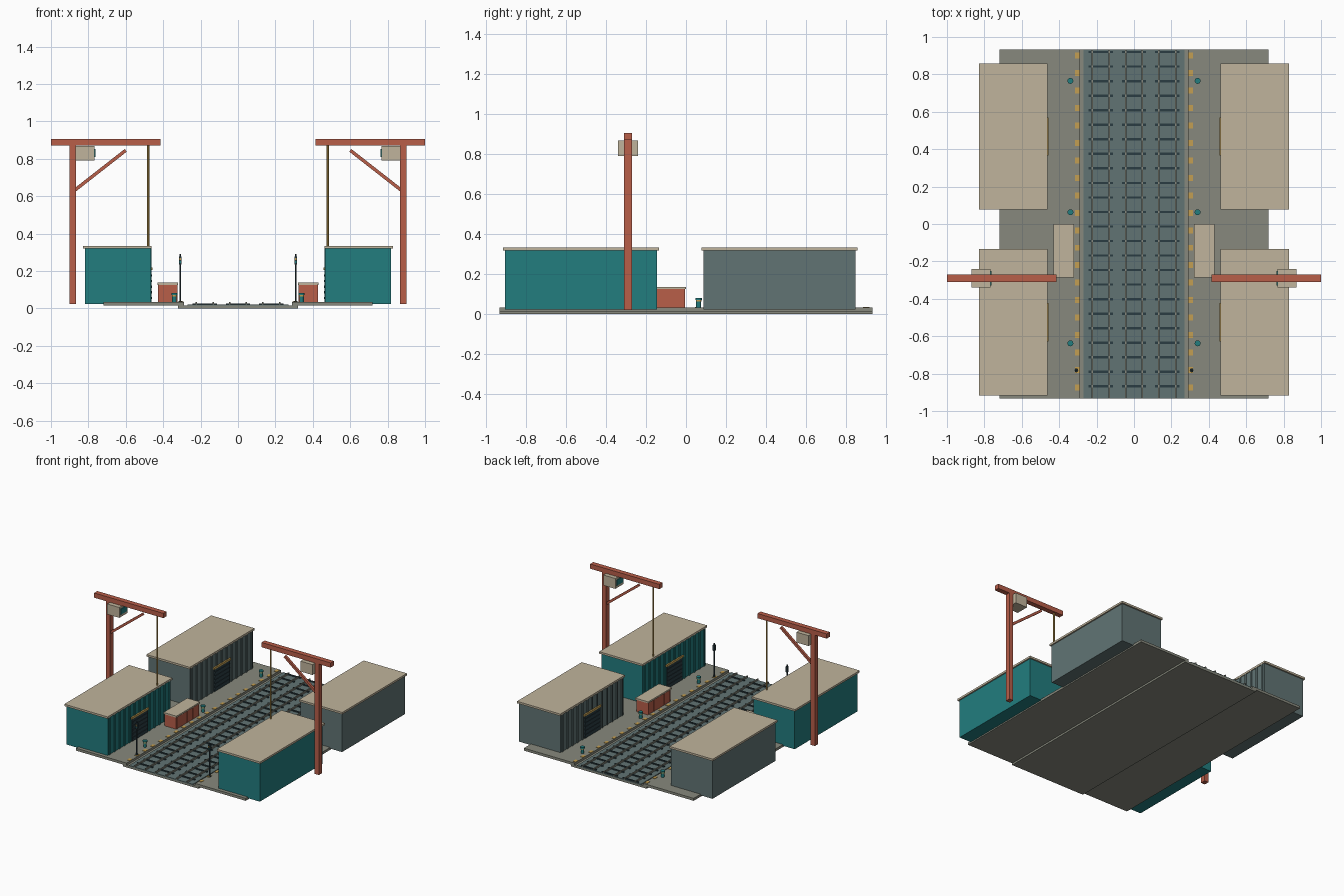
import bpy, bmesh, math
from mathutils import Matrix, Vector

if "Cube" in bpy.data.objects:
    bpy.data.objects.remove(bpy.data.objects["Cube"])


def material(name, hexcode):
    def lin(c):
        return c / 12.92 if c <= 0.04045 else ((c + 0.055) / 1.055) ** 2.4
    m = bpy.data.materials.new(name)
    rgb = [lin(int(hexcode[i:i + 2], 16) / 255) for i in (0, 2, 4)]
    m.diffuse_color = (*rgb, 1)
    m.use_nodes = True
    m.node_tree.nodes["Principled BSDF"].inputs["Base Color"].default_value = m.diffuse_color
    return m


STONE = material("quay stone", "87897D")
SLATE = material("slate grey", "617474")
TEAL = material("teal paint", "227D7F")
TAN = material("tan roof", "C0B49C")
RED = material("rust red", "B85E49")
YELLOW = material("ochre yellow", "C49F52")
DARK = material("dark iron", "2A3C42")


def box(bm, x0, x1, y0, y1, z0, z1):
    mat = Matrix.Translation(((x0 + x1) / 2, (y0 + y1) / 2, (z0 + z1) / 2)) \
        @ Matrix.Diagonal((abs(x1 - x0), y1 - y0, z1 - z0, 1))
    bmesh.ops.create_cube(bm, size=1, matrix=mat)


def rod(bm, x, y, z0, z1, r, sides=10):
    bmesh.ops.create_cone(bm, cap_ends=True, segments=sides, radius1=r, radius2=r,
                          depth=z1 - z0, matrix=Matrix.Translation((x, y, (z0 + z1) / 2)))


def finish(name, bm, mat, mirror=True):
    """Turn the bmesh into an object, mirrored across the tracks if wanted."""
    me = bpy.data.meshes.new(name)
    if mirror:
        geo = bmesh.ops.duplicate(bm, geom=bm.verts[:] + bm.edges[:] + bm.faces[:])["geom"]
        for v in geo:
            if isinstance(v, bmesh.types.BMVert):
                v.co.x = -v.co.x
        bmesh.ops.reverse_faces(bm, faces=[f for f in geo if isinstance(f, bmesh.types.BMFace)])
    bm.to_mesh(me)
    bm.free()
    me.materials.append(mat)
    ob = bpy.data.objects.new(name, me)
    bpy.context.collection.objects.link(ob)
    return ob


def boxes(name, mat, items, mirror=True):
    bm = bmesh.new()
    for b in items:
        box(bm, *b)
    return finish(name, bm, mat, mirror)


L = 0.932  # half length of the yard

# Ground: sunken base, ballast and raised quays
boxes("track_base", STONE, [(-0.32, 0.32, -L, L, 0, 0.016)], False)
boxes("ballast", SLATE, [(-0.27, 0.27, -L, L, 0.012, 0.021)], False)
boxes("quay", STONE, [(0.29, 0.718, -L, L, 0.014, 0.033)])
boxes("quay_edge_marks", YELLOW,
      [(0.291, 0.315, y - 0.016, y + 0.016, 0.03, 0.036)
       for y in [-0.875 + i * 0.0935 for i in range(20)]])

# Three railway tracks
TRACKS = (-0.177, 0, 0.177)
boxes("sleepers", DARK,
      [(c - 0.065, c + 0.065, y - 0.006, y + 0.006, 0.018, 0.027)
       for c in TRACKS for y in [-0.868 + i * 0.0777 for i in range(24)]], False)
boxes("rails", STONE,
      [(c + s * 0.045 - 0.004, c + s * 0.045 + 0.004, -L, L, 0.02, 0.033)
       for c in TRACKS for s in (-1, 1)], False)

# Warehouses: a painted pair in front, a grey pair behind
for label, yc, paint in (("front", -0.525, TEAL), ("back", 0.468, SLATE)):
    boxes(label + "_warehouse_walls", paint,
          [(0.468, 0.818, yc - 0.38, yc + 0.38, 0.024, 0.32)])
    boxes(label + "_warehouse_roof", TAN,
          [(0.462, 0.828, yc - 0.391, yc + 0.391, 0.319, 0.334)])
    # wall ribs on the track side, leaving the doorway free
    offsets = [-0.36 + i * 0.06 for i in range(13)]
    boxes(label + "_warehouse_ribs", paint,
          [(0.462, 0.47, yc + o - 0.007, yc + o + 0.007, 0.03, 0.319)
           for o in offsets if abs(o) > 0.11]
          + [(0.462, 0.47, yc + o - 0.007, yc + o + 0.007, 0.222, 0.319)
             for o in offsets if abs(o) <= 0.11])
    boxes(label + "_warehouse_door", DARK,
          [(0.462, 0.47, yc - 0.095, yc + 0.095, 0.033, 0.205)]
          + [(0.459, 0.464, yc - 0.09, yc + 0.09, z, z + 0.012)
             for z in [0.05 + i * 0.03 for i in range(5)]])
    boxes(label + "_door_header", YELLOW,
          [(0.457, 0.47, yc - 0.102, yc + 0.102, 0.205, 0.218)])

# Gantry cranes
CY = -0.29
boxes("crane_post", RED, [(0.865, 0.9, CY - 0.019, CY + 0.019, 0.022, 0.875)])
boxes("crane_beam", RED, [(0.415, 1.0, CY - 0.019, CY + 0.019, 0.87, 0.906)])
bm = bmesh.new()
a, b = Vector((0.875, CY, 0.63)), Vector((0.6, CY, 0.845))
d = b - a
bmesh.ops.create_cube(bm, size=1, matrix=Matrix.Translation((a + b) / 2)
                      @ Matrix.Rotation(-math.atan2(d.z, d.x), 4, 'Y')
                      @ Matrix.Diagonal((d.length, 0.018, 0.018, 1)))
finish("crane_brace", bm, RED)
boxes("crane_cab", TAN, [(0.766, 0.868, CY - 0.05, CY + 0.05, 0.79, 0.869)])
boxes("crane_cab_window", TEAL, [(0.761, 0.768, CY - 0.038, CY + 0.038, 0.81, 0.853)])
bm = bmesh.new()
rod(bm, 0.48, CY, 0.3, 0.872, 0.0065, 8)
finish("crane_cable", bm, YELLOW)

# Freight containers on the quays
boxes("container_body", RED, [(0.327, 0.423, -0.28, -0.006, 0.032, 0.126)])
boxes("container_ribs", RED,
      [(0.323, 0.427, y - 0.005, y + 0.005, 0.034, 0.126)
       for y in [-0.272 + i * 0.0645 for i in range(5)]])
boxes("container_lid", TAN, [(0.32, 0.43, -0.287, 0.0, 0.125, 0.137)])

# Mooring bollards
parts = (("bollard_post", TEAL, 0.032, 0.07, 0.012),
         ("bollard_band", YELLOW, 0.064, 0.071, 0.0135),
         ("bollard_cap", TEAL, 0.071, 0.082, 0.016))
for name, mat, z0, z1, r in parts:
    bm = bmesh.new()
    for y in (-0.638, 0.063, 0.765):
        rod(bm, 0.34, y, z0, z1, r, 12)
    finish(name, bm, mat)

# Signal masts
bm = bmesh.new()
rod(bm, 0.308, -0.782, 0.03, 0.29, 0.0045, 8)
rod(bm, 0.308, -0.782, 0.033, 0.04, 0.01, 8)
box(bm, 0.301, 0.315, -0.791, -0.773, 0.235, 0.278)
finish("signal_mast", bm, DARK)
boxes("signal_lamp", YELLOW, [(0.304, 0.312, -0.794, -0.79, 0.258, 0.268)])
boxes("signal_lamp_lower", TEAL, [(0.304, 0.312, -0.794, -0.79, 0.243, 0.252)])
